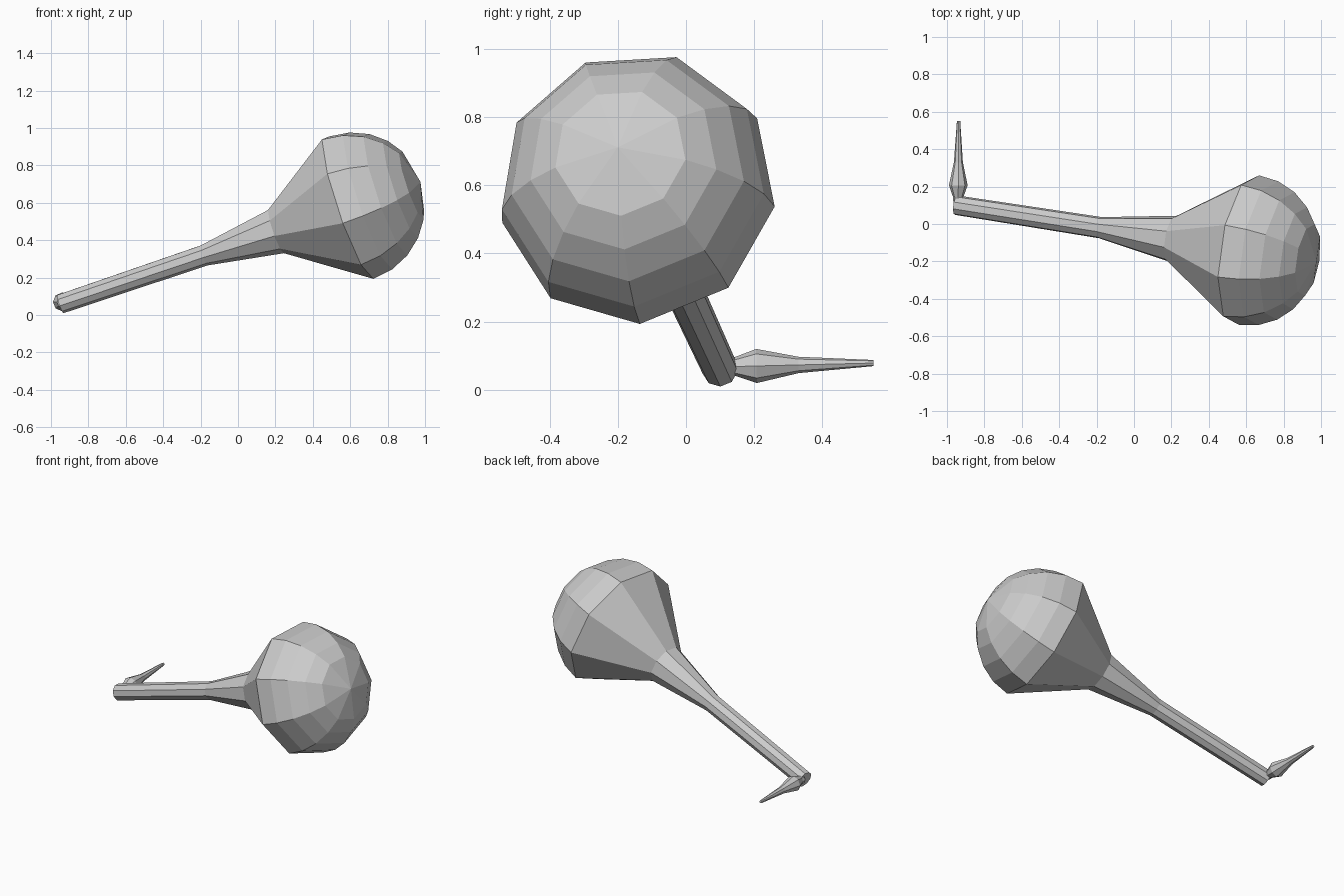
import bpy, bmesh
from math import sin, cos, radians, tau
from mathutils import Vector

if "Cube" in bpy.data.objects:
    bpy.data.objects.remove(bpy.data.objects["Cube"])


def lathe(name, start, axis, up, profile, sides, tip=None):
    """Flat-faced turned part: profile is (distance along axis, radius)."""
    axis = Vector(axis).normalized()
    start, up = Vector(start), Vector(up)
    u = (up - axis * up.dot(axis)).normalized()
    v = axis.cross(u)
    bm = bmesh.new()
    rings = []
    for t, r in profile:
        rings.append([bm.verts.new(start + axis * t +
                                   (u * cos(tau * i / sides) + v * sin(tau * i / sides)) * r)
                      for i in range(sides)])
    for a, b in zip(rings, rings[1:]):
        for i in range(sides):
            j = (i + 1) % sides
            bm.faces.new((a[i], a[j], b[j], b[i]))
    bm.faces.new(rings[0][::-1])
    if tip is None:
        bm.faces.new(rings[-1])
    else:
        apex = bm.verts.new(start + axis * tip)
        for i in range(sides):
            bm.faces.new((rings[-1][i], rings[-1][(i + 1) % sides], apex))
    bmesh.ops.recalc_face_normals(bm, faces=bm.faces)
    mesh = bpy.data.meshes.new(name)
    bm.to_mesh(mesh)
    bm.free()
    obj = bpy.data.objects.new(name, mesh)
    bpy.context.collection.objects.link(obj)
    return obj


# Shaker: slim handle, flared neck and domed head in one nine-sided body
R, widest = 0.41, 1.645
dome = [(widest + R * sin(radians(a)), R * cos(radians(a)))
        for a in (0, 16, 31.5, 47, 61.5)]
lathe("shaker_body", (-0.95, 0.10, 0.06), (0.937, -0.146, 0.317),
      (-0.135, -0.147, 0.365),
      [(0, 0.053), (0.82, 0.058), (1.232, 0.127)] + dome, 9, tip=widest + R)

# Tapered tassel at the handle end
lathe("tassel", (-0.94, 0.12, 0.068), (0.005, 1, 0.025), (0, 0, 1),
      [(0, 0.028), (0.025, 0.028), (0.087, 0.05), (0.21, 0.024), (0.43, 0.009)], 8)
